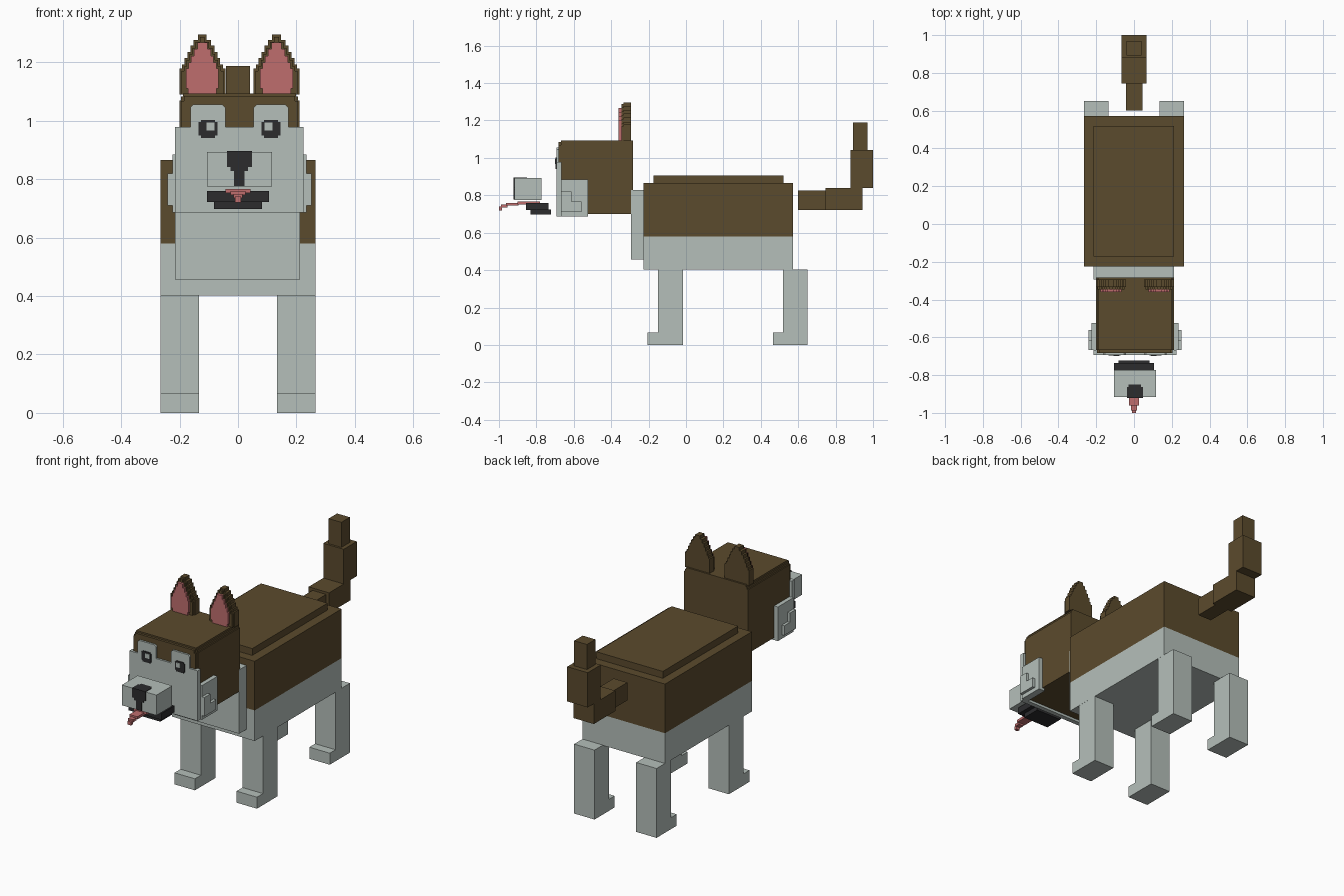
import bpy, bmesh

cube = bpy.data.objects.get("Cube")
if cube:
    bpy.data.objects.remove(cube)


def material(name, rgb):
    m = bpy.data.materials.new(name)
    m.use_nodes = True
    m.diffuse_color = (*rgb, 1)
    m.node_tree.nodes["Principled BSDF"].inputs["Base Color"].default_value = (*rgb, 1)
    return m


BROWN = material("brown fur", (0.105, 0.069, 0.026))
PALE = material("pale grey fur", (0.46, 0.52, 0.49))
PINK = material("pink skin", (0.52, 0.155, 0.155))
DARK = material("near black", (0.025, 0.025, 0.027))


def finish(name, bm, *mats):
    bmesh.ops.recalc_face_normals(bm, faces=bm.faces)
    mesh = bpy.data.meshes.new(name)
    bm.to_mesh(mesh)
    bm.free()
    for m in mats:
        mesh.materials.append(m)
    obj = bpy.data.objects.new(name, mesh)
    bpy.context.collection.objects.link(obj)
    return obj


def add_box(bm, x, y, z):
    verts = bmesh.ops.create_cube(bm, size=1)["verts"]
    for v in verts:
        for i, (lo, hi) in enumerate((x, y, z)):
            v.co[i] = lo if v.co[i] < 0 else hi


def box(name, mat, x, y, z):
    bm = bmesh.new()
    add_box(bm, x, y, z)
    return finish(name, bm, mat)


def slab(name, mat, outline, axis, lo, hi):
    """Extrude a flat outline along x (outline in y, z), y (in x, z) or z (in x, y)."""
    bm = bmesh.new()
    i = "xyz".index(axis)

    def point(p, d):
        c = list(p)
        c.insert(i, d)
        return c
    face = bm.faces.new([bm.verts.new(point(p, lo)) for p in outline])
    ext = bmesh.ops.extrude_face_region(bm, geom=[face])["geom"]
    for v in ext:
        if isinstance(v, bmesh.types.BMVert):
            v.co[i] = hi
    return finish(name, bm, mat)


def stairs(cx, start, steps):
    """Symmetric stepped outline: steps are (half width, end height)."""
    right, h = [], start
    for w, end in steps:
        right += [(w, h), (w, end)]
        h = end
    return [(cx + w, z) for w, z in right] + [(cx - w, z) for w, z in reversed(right)]


# Body, brown above and pale below
bm = bmesh.new()
add_box(bm, (-0.266, 0.266), (-0.226, 0.573), (0.402, 0.866))
bmesh.ops.bisect_plane(bm, geom=bm.verts[:] + bm.edges[:] + bm.faces[:],
                       plane_co=(0, 0, 0.58), plane_no=(0, 0, 1))
for f in bm.faces:
    f.material_index = 1 if f.calc_center_median().z < 0.579 else 0
finish("body", bm, BROWN, PALE)
box("back_ridge", BROWN, (-0.215, 0.213), (-0.173, 0.52), (0.86, 0.906))
box("chest", PALE, (-0.215, 0.213), (-0.293, -0.22), (0.456, 0.828))

# Legs with forward feet
for side, x in (("left", (0.134, 0.2655)), ("right", (-0.2655, -0.134))):
    for end, toe, front, back in (("front", -0.205, -0.15, -0.015),
                                  ("back", 0.465, 0.518, 0.65)):
        profile = [(toe, 0), (back, 0), (back, 0.404), (front, 0.404),
                   (front, 0.067), (toe, 0.067)]
        slab(f"{end}_{side}_leg", PALE, profile, "x", *x)

# Tail segments
box("tail_base", BROWN, (-0.042, 0.046), (0.6, 0.75), (0.722, 0.826))
box("tail_middle", BROWN, (-0.067, 0.065), (0.745, 0.944), (0.722, 0.84))
box("tail_upright", BROWN, (-0.067, 0.065), (0.88, 1.0), (0.84, 1.042))
box("tail_tip", BROWN, (-0.041, 0.041), (0.892, 0.97), (1.04, 1.188))

# Head with a stepped crown
MID = 0.005
slab("head", BROWN, stairs(MID, 0.7, [(0.206, 1.07), (0.2, 1.083), (0.193, 1.094)]),
     "y", -0.668, -0.284)
slab("forehead", BROWN, stairs(MID, 0.72, [(0.2, 1.068), (0.19, 1.085)]),
     "y", -0.682, -0.66)

# Pale face mask with two brow patches
half = [(0.22, 0.686), (0.22, 0.978), (0.168, 0.978), (0.168, 1.045), (0.158, 1.055),
        (0.058, 1.055), (0.048, 1.045), (0.048, 0.978)]
slab("face_mask", PALE, [(MID + x, z) for x, z in half]
     + [(MID - x, z) for x, z in reversed(half)], "y", -0.693, -0.666)

# Features mirrored on each side of the head
EAR = [(0.079, 1.178), (0.07, 1.193), (0.061, 1.215), (0.051, 1.236),
       (0.041, 1.257), (0.03, 1.277), (0.015, 1.295)]
RIM = [(w - 0.007, z - 0.008) for w, z in EAR]
INNER = [(0.049, 1.11), (0.056, 1.178), (0.048, 1.2), (0.039, 1.222),
         (0.029, 1.245), (0.017, 1.268)]
EYE = [(0.024, 0.949), (0.032, 0.996), (0.024, 1.003)]
for side, s in (("left", 1), ("right", -1)):
    cx = MID + s * 0.127
    slab(f"{side}_ear", BROWN, stairs(cx, 1.09, EAR), "y", -0.334, -0.294)
    slab(f"{side}_ear_rim", BROWN, stairs(cx, 1.09, RIM), "y", -0.346, -0.33)
    slab(f"{side}_inner_ear", PINK, stairs(cx, 1.092, INNER), "y", -0.36, -0.34)

    # Cheek fur in two layers
    x0, x1, x2 = (MID + s * d for d in (0.19, 0.23, 0.246))
    box(f"{side}_cheek", PALE, sorted((x0, x1)), (-0.668, -0.524), (0.686, 0.885))
    tuft = [(-0.667, 0.71), (-0.56, 0.71), (-0.56, 0.766), (-0.613, 0.766),
            (-0.613, 0.82), (-0.667, 0.82)]
    slab(f"{side}_cheek_tuft", PALE, tuft, "x", *sorted((x0, x2)))

    # Eye plate with a highlight towards the middle
    ex = MID + s * 0.108
    slab(f"{side}_eye", DARK, stairs(ex, 0.941, EYE), "y", -0.697, -0.69)
    hx = ex - s * 0.009
    box(f"{side}_eye_highlight", PALE, (hx - 0.014, hx + 0.014),
        (-0.7, -0.695), (0.967, 0.994))

# Muzzle and nose plates
box("muzzle", PALE, (-0.106, 0.117), (-0.917, -0.772), (0.775, 0.893))
NOSE = [(0.018, 0.828), (0.03, 0.841), (0.043, 0.895)]
slab("nose", DARK, stairs(MID, 0.777, NOSE), "y", -0.921, -0.915)
slab("nose_top", DARK, stairs(MID, -0.92, [(0.043, -0.864), (0.033, -0.85)]),
     "z", 0.89, 0.896)

# Lower jaw
slab("jaw", DARK, stairs(0, -0.855, [(0.106, -0.736)]), "z", 0.722, 0.76)
box("jaw_bottom", DARK, (-0.082, 0.082), (-0.832, -0.722), (0.697, 0.724))

# Tongue, tapering and drooping at the tip
for i, (w, y0, y1, z0, z1) in enumerate((
        (0.042, -0.9, -0.78, 0.752, 0.766), (0.026, -0.962, -0.895, 0.745, 0.76),
        (0.016, -0.988, -0.955, 0.735, 0.75), (0.011, -1.0, -0.983, 0.72, 0.74))):
    box(f"tongue_{i + 1}", PINK, (-w, w), (y0, y1), (z0, z1))
